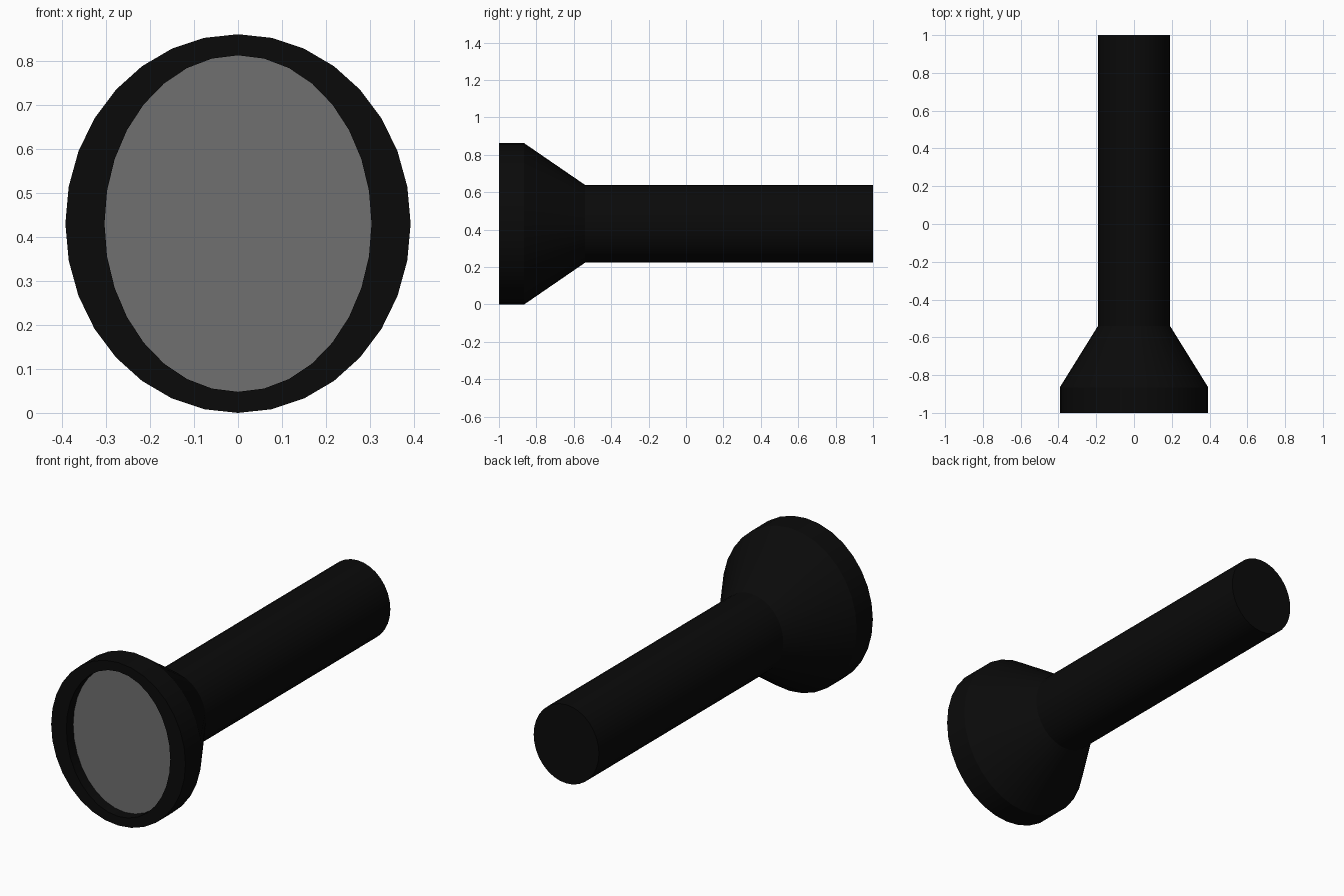
import bpy, bmesh
from math import sin, cos, tau, radians

if "Cube" in bpy.data.objects:
    bpy.data.objects.remove(bpy.data.objects["Cube"])

SIDES = 32
CENTRE_Z = 0.431


def elliptical_loft(name, rings, color, cap_start=False, cap_end=False):
    """Loft elliptical rings (y, x radius, z radius) along the y axis."""
    bm = bmesh.new()
    loops = []
    for y, rx, rz in rings:
        loops.append([bm.verts.new((rx * sin(tau * i / SIDES), y,
                                    CENTRE_Z + rz * cos(tau * i / SIDES)))
                      for i in range(SIDES)])
    for a, b in zip(loops, loops[1:]):
        for i in range(SIDES):
            j = (i + 1) % SIDES
            bm.faces.new((a[i], b[i], b[j], a[j]))
    if cap_start:
        bm.faces.new(loops[0])
    if cap_end:
        bm.faces.new(loops[-1][::-1])
    # Point every face outward (front cap faces -y)
    if len(rings) > 1:
        bmesh.ops.recalc_face_normals(bm, faces=bm.faces)
    else:
        bm.normal_update()
        for f in bm.faces:
            if f.normal.y > 0:
                f.normal_flip()
    mesh = bpy.data.meshes.new(name)
    bm.to_mesh(mesh)
    bm.free()
    obj = bpy.data.objects.new(name, mesh)
    bpy.context.collection.objects.link(obj)
    mat = bpy.data.materials.new(name + "_material")
    mat.diffuse_color = color
    mat.use_nodes = True
    mat.node_tree.nodes["Principled BSDF"].inputs["Base Color"].default_value = mat.diffuse_color
    mesh.materials.append(mat)
    bpy.ops.object.select_all(action='DESELECT')
    obj.select_set(True)
    bpy.context.view_layer.objects.active = obj
    bpy.ops.object.shade_smooth_by_angle(angle=radians(30))
    return obj


# Black body: straight recess wall, front rim, flared head, handle, tail cap
elliptical_loft("flashlight_body", [
    (-0.943, 0.304, 0.383),
    (-1.00, 0.304, 0.383),
    (-1.00, 0.393, 0.431),
    (-0.865, 0.393, 0.431),
    (-0.54, 0.191, 0.208),
    (1.00, 0.191, 0.208),
], color=(0.003, 0.003, 0.003, 1), cap_end=True)

# Grey lens set back inside the rim
elliptical_loft("lens", [(-0.943, 0.304, 0.383)],
                color=(0.16, 0.16, 0.16, 1), cap_start=True)
